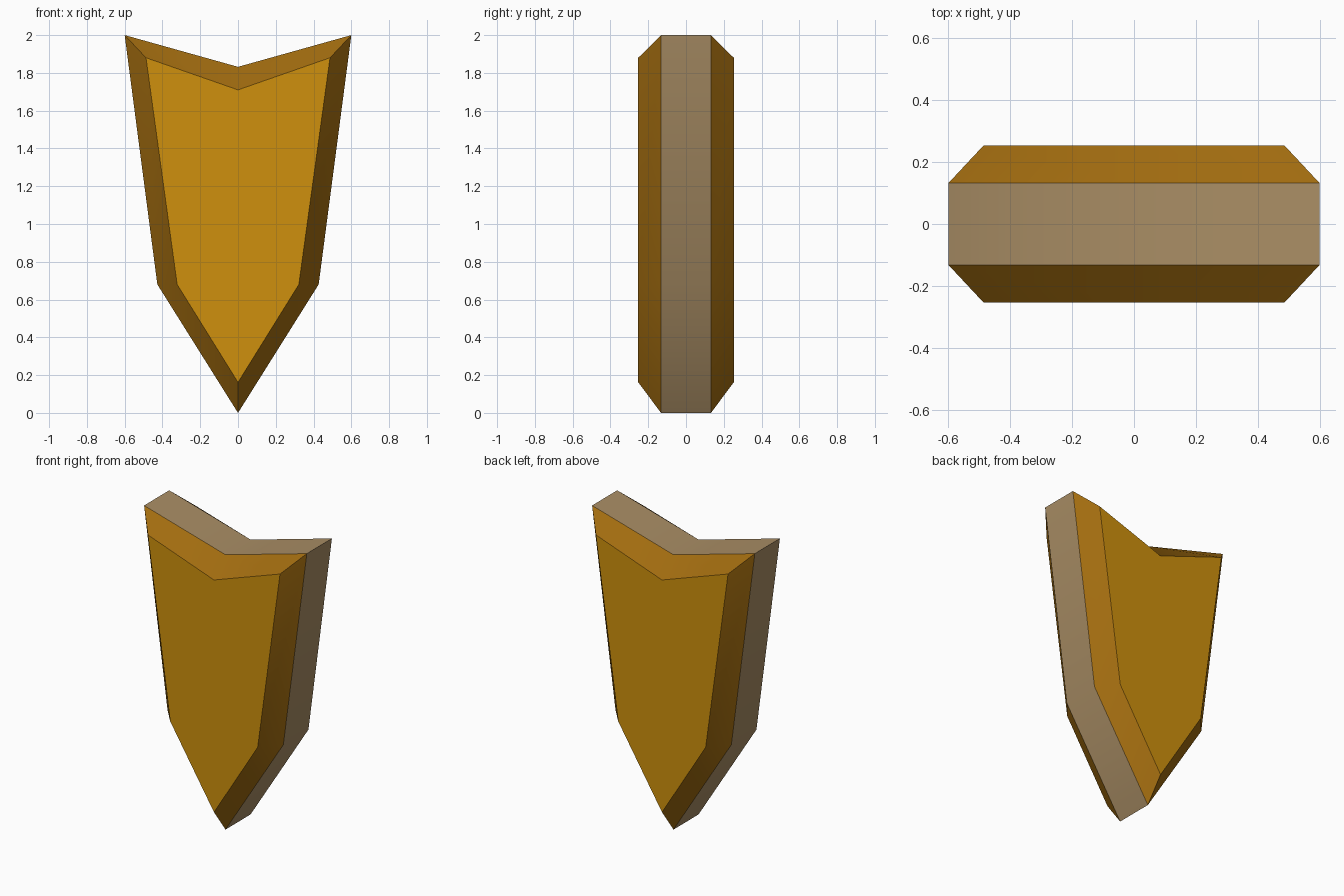
import bpy, bmesh, math

if "Cube" in bpy.data.objects:
    bpy.data.objects.remove(bpy.data.objects["Cube"])

def material(name, rgb):
    m = bpy.data.materials.new(name)
    m.diffuse_color = (*rgb, 1)
    m.use_nodes = True
    m.node_tree.nodes["Principled BSDF"].inputs["Base Color"].default_value = m.diffuse_color
    return m

# Shield outline and the inset flat face, as (x, z)
OUTER = [(0, 0), (0.427, 0.68), (0.6, 2), (0, 1.832), (-0.6, 2), (-0.427, 0.68)]
INNER = [(0, 0.162), (0.322, 0.68), (0.487, 1.88), (0, 1.71), (-0.487, 1.88), (-0.322, 0.68)]
RINGS = [(INNER, -0.253), (OUTER, -0.132), (OUTER, 0.132), (INNER, 0.253)]

bm = bmesh.new()
rings = [[bm.verts.new((x, y, z)) for x, z in pts] for pts, y in RINGS]

# Front and back plates
for ring in (rings[0], rings[-1]):
    bm.faces.new(ring).material_index = 0
# Bevels (1) and the middle rim band (2)
for i, index in enumerate((1, 2, 1)):
    a, b = rings[i], rings[i + 1]
    for k in range(6):
        n = (k + 1) % 6
        bm.faces.new((a[k], a[n], b[n], b[k])).material_index = index
bmesh.ops.recalc_face_normals(bm, faces=bm.faces)

mesh = bpy.data.meshes.new("shield_badge")
bm.to_mesh(mesh)
bm.free()
for m in (material("gold", (0.62, 0.28, 0.004)),
          material("dark gold", (0.36, 0.15, 0.005)),
          material("tan", (0.40, 0.27, 0.13))):
    mesh.materials.append(m)
shield = bpy.data.objects.new("shield_badge", mesh)
bpy.context.collection.objects.link(shield)
bpy.context.view_layer.objects.active = shield
shield.select_set(True)
bpy.ops.object.shade_smooth_by_angle(angle=math.radians(35))
